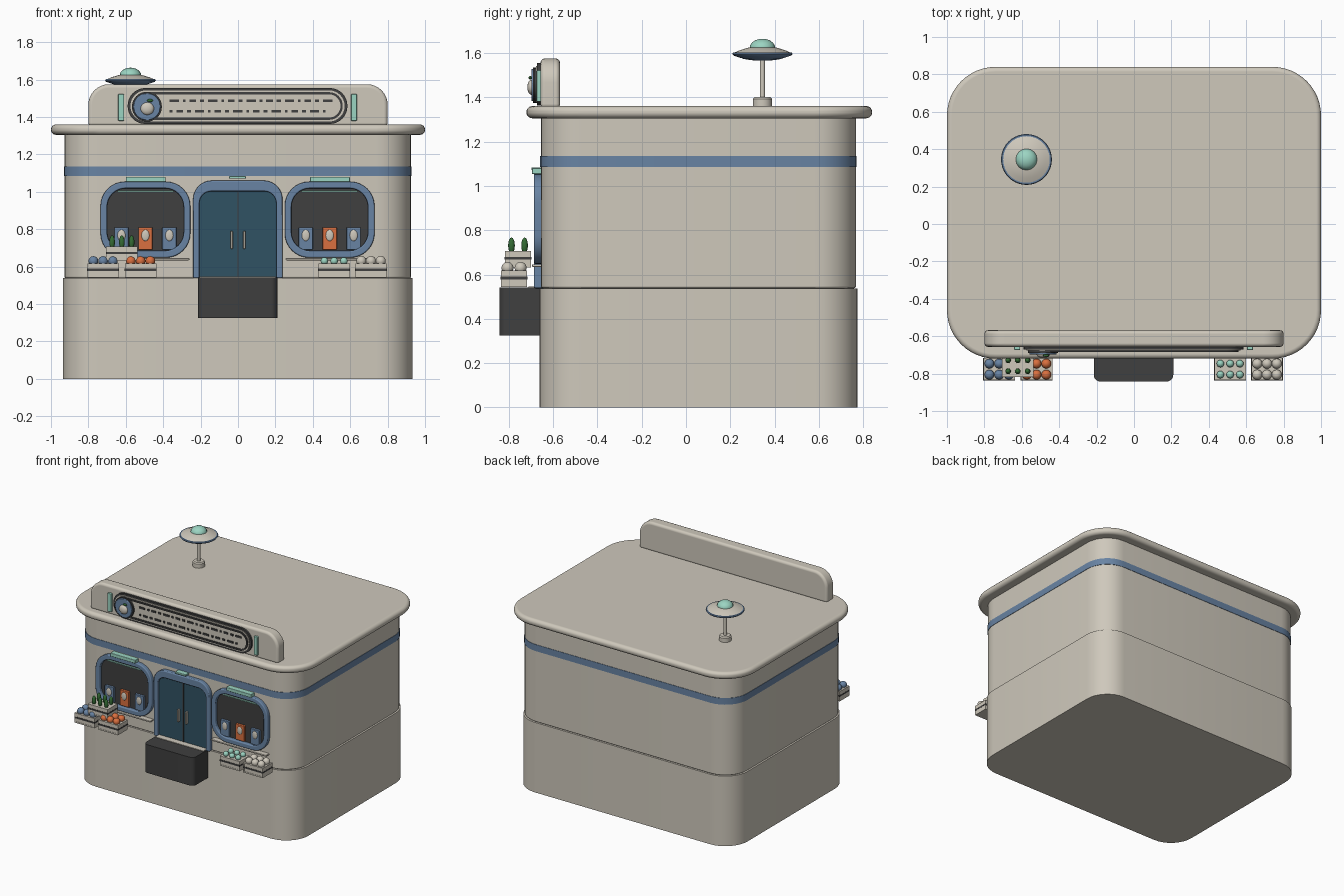
import bpy, bmesh, math
from mathutils import Matrix, Vector

if "Cube" in bpy.data.objects:
    bpy.data.objects.remove(bpy.data.objects["Cube"], do_unlink=True)


def material(name, r, g, b):
    m = bpy.data.materials.new(name)
    m.use_nodes = True
    m.diffuse_color = (r, g, b, 1)
    m.node_tree.nodes["Principled BSDF"].inputs["Base Color"].default_value = (r, g, b, 1)
    return m


CREAM = material("cream plaster", 0.62, 0.58, 0.50)
BLUE = material("slate blue", 0.14, 0.23, 0.37)
DARK = material("charcoal", 0.05, 0.05, 0.05)
DOOR = material("deep teal blue", 0.03, 0.085, 0.125)
MINT = material("mint", 0.33, 0.66, 0.54)
ORANGE = material("orange", 0.70, 0.16, 0.05)
GREEN = material("leaf green", 0.035, 0.15, 0.035)


def finish(bm, name, mat, bevel=0, segments=3):
    """Turn a bmesh into a shaded object, with optional rounded rims."""
    bmesh.ops.recalc_face_normals(bm, faces=bm.faces[:])
    mesh = bpy.data.meshes.new(name)
    bm.to_mesh(mesh)
    bm.free()
    mesh.shade_smooth()
    mesh.materials.append(mat)
    ob = bpy.data.objects.new(name, mesh)
    bpy.context.collection.objects.link(ob)
    if bevel:
        mod = ob.modifiers.new("rounded rims", "BEVEL")
        mod.width, mod.segments = bevel, segments
        mod.limit_method, mod.angle_limit = "ANGLE", math.radians(50)
        mod.harden_normals = True
    else:
        mesh.set_sharp_from_angle(angle=math.radians(35))
    return ob


def outline(x0, x1, y0, y1, top=0, bottom=0, n=8):
    """Rounded rectangle, running from bottom right round to bottom left."""
    pts = []
    corners = ((x1, y0, bottom, -90), (x1, y1, top, 0), (x0, y1, top, 90), (x0, y0, bottom, 180))
    for i, (x, y, r, start) in enumerate(corners):
        cx = x - r if i < 2 else x + r
        cy = y + r if i in (0, 3) else y - r
        for k in range(n + 1 if r else 1):
            a = math.radians(start + 90 * k / n)
            pts.append((cx + r * math.cos(a), cy + r * math.sin(a)))
    return pts


def place(p, d, upright):
    return (p[0], d, p[1]) if upright else (p[0], p[1], d)


def prism(name, pts, d0, d1, mat, upright=True, bevel=0, segments=3):
    """Extrude an outline along y (upright) or z."""
    bm = bmesh.new()
    a, b = ([bm.verts.new(place(p, d, upright)) for p in pts] for d in (d0, d1))
    bm.faces.new(a)
    bm.faces.new(b)
    for i in range(len(pts)):
        j = (i + 1) % len(pts)
        bm.faces.new((a[i], a[j], b[j], b[i]))
    return finish(bm, name, mat, bevel, segments)


def frame(name, outer, inner, d0, d1, mat, closed=True, bevel=0):
    """Ring, or open arch, between two outlines on the facade."""
    bm = bmesh.new()
    loops = [[bm.verts.new(place(p, d, True)) for p in pts]
             for pts, d in ((outer, d0), (outer, d1), (inner, d1), (inner, d0))]
    n = len(outer)
    for i in range(n if closed else n - 1):
        j = (i + 1) % n
        for k in range(4):
            p, q = loops[k], loops[(k + 1) % 4]
            bm.faces.new((p[i], p[j], q[j], q[i]))
    if not closed:
        for i in (0, n - 1):
            bm.faces.new([loop[i] for loop in loops])
    return finish(bm, name, mat, bevel)


def box(name, x0, x1, y0, y1, z0, z1, mat, bevel=0):
    return prism(name, outline(x0, x1, z0, z1), y0, y1, mat, bevel=bevel, segments=2)


def ball(name, centre, radii, mat):
    bm = bmesh.new()
    bmesh.ops.create_uvsphere(bm, u_segments=16, v_segments=10, radius=1,
                              matrix=Matrix.Translation(centre) @ Matrix.Diagonal((*radii, 1)))
    return finish(bm, name, mat)


def lathe(name, profile, x, y, mat):
    bm = bmesh.new()
    verts = [bm.verts.new((r, 0, z)) for r, z in profile]
    edges = [bm.edges.new(pair) for pair in zip(verts, verts[1:])]
    bmesh.ops.spin(bm, geom=verts + edges, cent=(0, 0, 0), axis=(0, 0, 1),
                   angle=math.tau, steps=40)
    bmesh.ops.remove_doubles(bm, verts=bm.verts[:], dist=0.0001)
    bmesh.ops.translate(bm, verts=bm.verts[:], vec=Vector((x, y, 0)))
    return finish(bm, name, mat)


# Building shell
prism("foundation", outline(-.935, .932, -.662, .775, .19, .19), 0, .538, CREAM, False)
prism("walls", outline(-.928, .925, -.655, .767, .185, .185), .538, 1.32, CREAM, False, .01)
prism("wall_stripe", outline(-.931, .928, -.658, .77, .187, .187), 1.085, 1.135, BLUE, False)
prism("roof_slab", outline(-1, 1, -.72, .84, .26, .26, 12), 1.305, 1.36, CREAM, False, .026, 5)

# Roof sign
prism("sign_board", outline(-.8, .8, 1.35, 1.575, .11), -.657, -.568, CREAM, bevel=.02)
prism("sign_backing", outline(-.59, .585, 1.363, 1.555, .094, .094), -.672, -.65, DARK)
prism("sign_face", outline(-.575, .57, 1.376, 1.542, .082, .082), -.677, -.65, CREAM)
frame("sign_rim", outline(-.565, .56, 1.385, 1.533, .073, .073),
      outline(-.553, .548, 1.397, 1.521, .061, .061), -.685, -.65, DARK)
for row, z in enumerate((1.487, 1.43)):
    x, step = -.365, row
    while x < .49:
        w = (.05, .014, .035, .022)[step % 4]
        box("sign_dash", x, x + w, -.684, -.676, z - .007, z + .007, DARK)
        x, step = x + w + .021, step + 1
prism("badge_rim", outline(-.567, -.407, 1.375, 1.535, .08, .08), -.69, -.65, DARK)
prism("badge_disc", outline(-.559, -.415, 1.383, 1.527, .072, .072), -.698, -.65, BLUE, bevel=.005)
ball("badge_fruit", (-.485, -.698, 1.445), (.036, .018, .034), CREAM)
ball("badge_leaf", (-.47, -.703, 1.488), (.016, .007, .008), GREEN)
for x in (-.625, .62):
    box("sign_light", x - .016, x + .016, -.674, -.65, 1.38, 1.522, MINT, .004)

# Entrance
arch = outline(-.24, .238, .538, 1.06, .1)
opening = outline(-.207, .205, .538, 1.003, .065)
frame("door_frame", arch, opening, -.686, -.64, BLUE, False, .008)
prism("door_panel", opening, -.664, -.64, DOOR)
box("door_gap", -.004, .004, -.667, -.66, .54, 1.0, DARK)
for s in (-1, 1):
    box("door_handle", s * .034 - .006, s * .034 + .006, -.685, -.66, .695, .79, CREAM, .003)
box("door_light", -.048, .042, -.697, -.65, 1.07, 1.084, MINT, .003)
prism("entrance_step", outline(-.215, .21, -.842, -.655, 0, .035), .325, .542, DARK, False)
box("threshold", -.205, .203, -.71, -.655, .54, .546, CREAM)

# Display windows
for side, cx in (("right", -.495), ("left", .49)):
    outer = outline(cx - .24, cx + .24, .648, 1.054, .13, .13)
    inner = outline(cx - .205, cx + .205, .685, 1.019, .1, .1)
    frame(side + "_window_frame", outer, inner, -.686, -.64, BLUE, bevel=.008)
    prism(side + "_window_pane", inner, -.66, -.64, DARK)
    box(side + "_window_light", cx - .105, cx + .108, -.695, -.65, 1.053, 1.08, MINT, .004)
    box(side + "_inner_light", cx - .15, cx + .15, -.672, -.655, .998, 1.006, MINT)
    box(side + "_window_sill", cx - .235, cx + .235, -.695, -.65, .634, .646, CREAM, .004)
    for dx, mat in ((-.128, BLUE), (0, ORANGE), (.128, BLUE)):
        x = cx + dx
        box("display_pack", x - .038, x + .038, -.678, -.655, .69, .81, mat, .004)
        ball("pack_label", (x, -.678, .767), (.021, .006, .03), CREAM)


def crate(name, x0, y0, z0):
    """Produce crate with a dark slot; gives the six item positions."""
    w, d, h = .168, .118, .075
    frame(name + "_shell", outline(x0, x0 + w, z0, z0 + h),
          outline(x0 + .01, x0 + w - .01, z0 + .01, z0 + h - .008), y0, y0 + d, CREAM)
    box(name + "_body", x0 + .002, x0 + w - .002, y0 + .002, y0 + d - .002, z0 + .002, z0 + h - .002, CREAM)
    box(name + "_slot", x0 - .001, x0 + w + .001, y0 - .001, y0 + d + .001, z0 + .035, z0 + .047, DARK)
    return [(x0 + w * (.5 + .31 * i), y0 + d * (.5 + .25 * j), z0 + h)
            for i in (-1, 0, 1) for j in (-1, 1)]


# Produce crates
for name, x0, mat, r in (("blue_fruit", -.805, BLUE, .026), ("orange_fruit", -.605, ORANGE, .026),
                         ("mint_fruit", .43, MINT, .02), ("cream_fruit", .627, CREAM, .027)):
    for x, y, z in crate(name + "_crate", x0, -.835, .543):
        ball(name, (x, y, z + .012), (r, r, r), mat)
for x, y, z in crate("cactus_crate", -.705, -.817, .632):
    ball("cactus", (x, y, z + .024), (.015, .015, .036), GREEN)

# Rooftop saucer
X, Y = -.575, .345
lathe("saucer_foot", [(0, 1.355), (.043, 1.355), (.043, 1.392), (.036, 1.4), (0, 1.4)], X, Y, CREAM)
lathe("saucer_pole", [(0, 1.39), (.012, 1.39), (.012, 1.58), (0, 1.58)], X, Y, CREAM)
lathe("saucer_top", [(0, 1.63), (.06, 1.625), (.1, 1.613), (.13, 1.6), (0, 1.598)], X, Y, CREAM)
lathe("saucer_rim", [(.1, 1.604), (.132, 1.602), (.136, 1.596), (.13, 1.588), (.1, 1.578)], X, Y, BLUE)
lathe("saucer_underside", [(0, 1.597), (.112, 1.583), (.085, 1.573), (.05, 1.567), (0, 1.566)], X, Y, BLUE)
ball("saucer_dome", (X, Y, 1.622), (.058, .058, .042), MINT)
